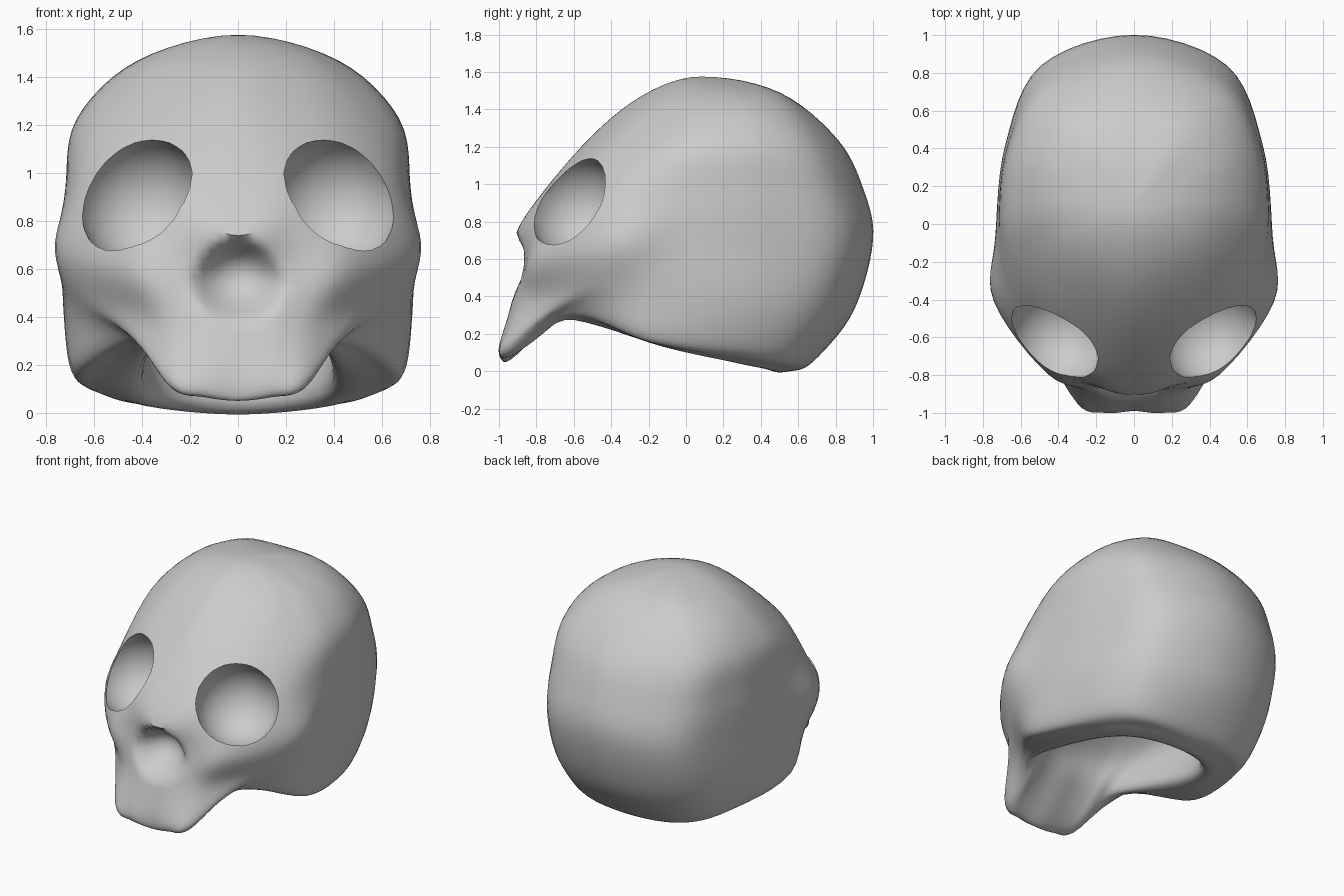
import bpy, bmesh, math
from mathutils import Vector as V

if "Cube" in bpy.data.objects:
    bpy.data.objects.remove(bpy.data.objects["Cube"])

STEP = 6  # mesh divisions between control points

# Meridian profiles of the right half, crown to lower rim (x, y, z)
crown = V((0, .08, 1.575))
front = [(0, -.24, 1.47), (0, -.56, 1.2), (0, -.89, .78), (0, -.885, .62),
         (0, -.93, .38), (0, -.99, .12), (0, -.94, .06)]
nose_side = [(.17, -.19, 1.47), (.22, -.52, 1.19), (.2, -.82, .85), (.22, -.86, .6),
             (.2, -.91, .38), (.15, -1, .12), (.14, -.93, .08)]
muzzle_corner = [(.3, -.1, 1.47), (.42, -.4, 1.2), (.47, -.63, .9), (.46, -.79, .61),
                 (.37, -.81, .38), (.3, -.95, .14), (.26, -.88, .115)]
cheek = [(.37, 0, 1.47), (.59, -.2, 1.2), (.68, -.37, .9), (.742, -.41, .67),
         (.63, -.5, .45), (.47, -.61, .33), (.41, -.61, .29)]
side = [(.41, .12, 1.47), (.67, .05, 1.22), (.72, 0, .93), (.735, -.08, .67),
        (.725, -.13, .42), (.69, -.2, .19), (.6, -.15, .145)]
rear_side = [(.4, .32, 1.47), (.63, .4, 1.24), (.675, .42, .95), (.68, .42, .67),
             (.67, .4, .36), (.6, .36, .12), (.5, .32, .06)]
back_side = [(.25, .47, 1.49), (.45, .68, 1.24), (.49, .79, .95), (.49, .84, .67),
             (.47, .76, .34), (.4, .62, .08), (.32, .53, .025)]
back = [(0, .5, 1.49), (0, .81, 1.24), (0, .95, .97), (0, 1, .7),
        (0, .9, .33), (0, .71, .08), (0, .58, .003)]

# Underside: palate or ledge edge, then the wall of the hollow
hollow_top = (0, -.05, .72)
underside = [[(0, -.7, .3), (0, -.54, .5)], [(.14, -.7, .3), (.13, -.52, .5)],
             [(.25, -.67, .29), (.25, -.46, .5)], [(.35, -.56, .29), (.36, -.3, .5)],
             [(.4, -.08, .16), (.42, -.04, .5)], [(.36, .22, .09), (.4, .22, .5)],
             [(.23, .37, .06), (.25, .42, .5)], [(0, .43, .05), (0, .5, .5)]]


def spline(a, b, c, d, t):
    return .5 * (2 * b + (c - a) * t + (2 * a - 5 * b + 4 * c - d) * t * t
                 + (3 * b - a - 3 * c + d) * t ** 3)


def meridian(points):
    p = [V(q) for q in points]
    over = V((2 * crown.x - p[0].x, 2 * crown.y - p[0].y, p[0].z))
    p = [over, crown] + p + [2 * p[-1] - p[-2]]
    out = [spline(*p[i:i + 4], k / STEP) for i in range(len(p) - 3) for k in range(STEP)]
    return out + [p[-2]]


profiles = (front, nose_side, muzzle_corner, cheek, side, rear_side, back_side, back)
half = [meridian(m + u + [hollow_top]) for m, u in zip(profiles, underside)]
mirrored = [[V((-p.x, p.y, p.z)) for p in m] for m in half[-2:0:-1]]
cols = half + mirrored
n = len(cols)


# Nasal opening pressed into the face, narrowing upward
def nasal(p):
    h = p.z - .56
    r = math.hypot(p.x / (.2 - .35 * max(h, 0)), h / .185)
    if r < 1 and p.y < -.75:
        p = p + V((0, .16 * (1 - r ** 2) ** 1.1, 0))
    return p


# Skull, lofted around the meridians
bm = bmesh.new()
rings = []
for level in range(len(cols[0])):
    ring = []
    for i in range(n):
        a, b, c, d = (cols[(i + j) % n][level] for j in (-1, 0, 1, 2))
        for k in range(STEP):
            p = spline(a, b, c, d, k / STEP)
            ring.append(bm.verts.new(nasal(p) if level < 7 * STEP else p))
    rings.append(ring)
for up, low in zip(rings, rings[1:]):
    for i in range(len(up)):
        j = (i + 1) % len(up)
        bm.faces.new((up[i], low[i], low[j], up[j]))
bmesh.ops.remove_doubles(bm, verts=bm.verts, dist=1e-5)
mesh = bpy.data.meshes.new("skull")
bm.to_mesh(mesh)
bm.free()
skull = bpy.data.objects.new("skull", mesh)
bpy.context.collection.objects.link(skull)

# Eye sockets cut as round bowls
for s in (1, -1):
    bpy.ops.mesh.primitive_uv_sphere_add(segments=24, ring_count=14, radius=.272,
                                         location=(.4 * s, -.585, .88))
    cutter = bpy.context.object
    cutter.name = "eye_socket_cutter"
    cutter.hide_render = True
    bpy.ops.object.select_all(action='DESELECT')
    bpy.context.view_layer.objects.active = skull
    skull.select_set(True)
    cut = skull.modifiers.new("eye_socket", 'BOOLEAN')
    cut.operation = 'DIFFERENCE'
    cut.solver = 'EXACT'
    cut.object = cutter
    bpy.ops.object.modifier_apply(modifier=cut.name)
    bpy.data.objects.remove(cutter)

# Smooth shading with crisp socket rims
skull.data.polygons.foreach_set("use_smooth", [True] * len(skull.data.polygons))
bpy.ops.object.shade_smooth_by_angle(angle=math.radians(50))
